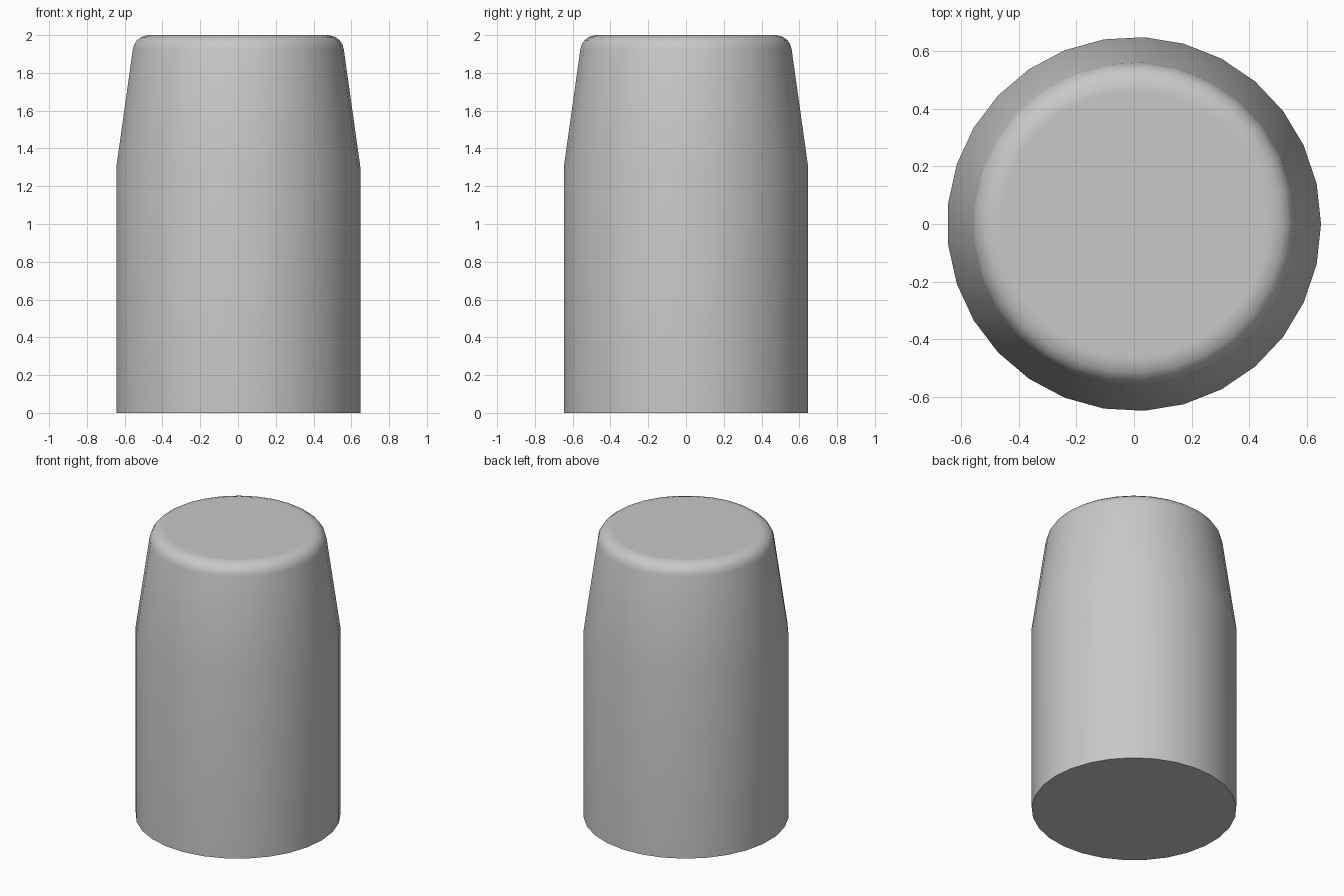
import bpy
import bmesh
import math

if "Cube" in bpy.data.objects:
    bpy.data.objects.remove(bpy.data.objects["Cube"], do_unlink=True)

SIDES = 29

# Plain grey material
grey = bpy.data.materials.new("plain_grey")
grey.use_nodes = True
colour = (0.58, 0.58, 0.58, 1.0)
grey.diffuse_color = colour
grey.node_tree.nodes["Principled BSDF"].inputs["Base Color"].default_value = colour

# Radius and height: straight wall, tapered shoulder, rounded rim, flat top
profile = [(0.648, 0.0), (0.648, 1.3), (0.56, 1.925), (0.553, 1.95),
           (0.538, 1.973), (0.515, 1.99), (0.48, 2.0), (0.46, 2.0)]


def lathe(name, points, material):
    """Revolve a profile about z and close both ends."""
    bm = bmesh.new()
    rings = []
    for radius, z in points:
        angles = (2 * math.pi * i / SIDES for i in range(SIDES))
        rings.append([bm.verts.new((radius * math.cos(a), radius * math.sin(a), z))
                      for a in angles])
    for low, high in zip(rings, rings[1:]):
        for i in range(SIDES):
            j = (i + 1) % SIDES
            bm.faces.new((low[i], low[j], high[j], high[i]))
    bm.faces.new(reversed(rings[0]))
    bm.faces.new(rings[-1])
    mesh = bpy.data.meshes.new(name)
    bm.to_mesh(mesh)
    bm.free()
    mesh.materials.append(material)
    obj = bpy.data.objects.new(name, mesh)
    bpy.context.collection.objects.link(obj)
    return obj


# Tapered cylinder body
body = lathe("tapered_body", profile, grey)
bpy.ops.object.select_all(action="DESELECT")
body.select_set(True)
bpy.context.view_layer.objects.active = body
bpy.ops.object.shade_smooth_by_angle(angle=math.radians(40))
